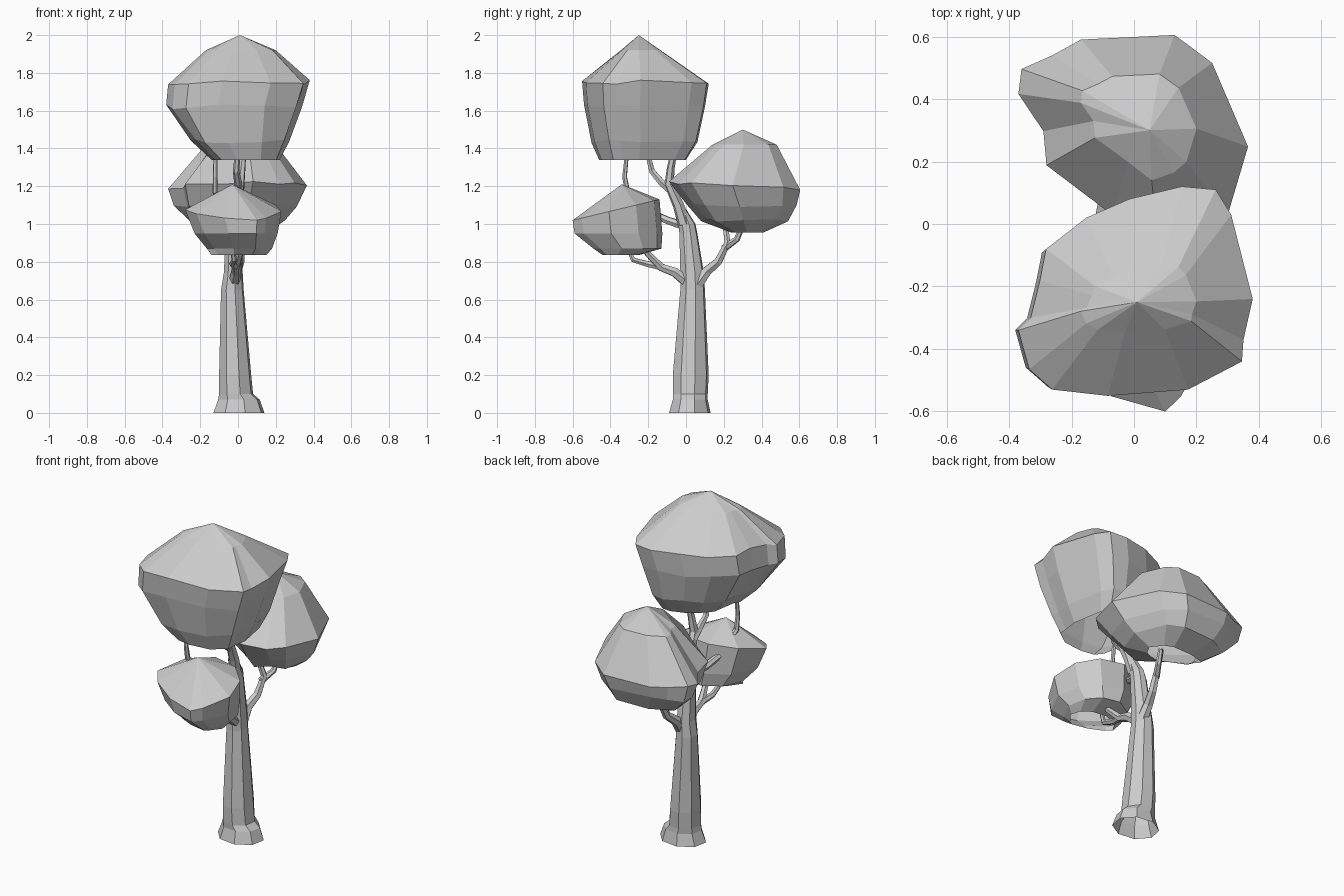
import bpy, bmesh, math, random

if "Cube" in bpy.data.objects:
    bpy.data.objects.remove(bpy.data.objects["Cube"])

random.seed(4)


def loft(name, outline, rings, apex=None, wide=None, tilt=0.0, wobble=0.0):
    """Open-bottomed stack of outlines, each fitted to (z, x0, x1, y0, y1)."""
    xs, ys = [p[0] for p in outline], [p[1] for p in outline]
    bm, loops = bmesh.new(), []
    for i, (z, x0, x1, y0, y1) in enumerate(rings):
        loop = []
        for px, py in outline:
            u = (px - min(xs)) / (max(xs) - min(xs))
            v = (py - min(ys)) / (max(ys) - min(ys))
            dz = 0.0
            if 0 < i < len(rings) - 1:
                dz = random.uniform(-wobble, wobble)
            if i == wide:
                dz += tilt * (2 * v - 1)
            loop.append(bm.verts.new((x0 + u * (x1 - x0), y0 + v * (y1 - y0), z + dz)))
        loops.append(loop)
    n = len(outline)
    for a, b in zip(loops, loops[1:]):
        for k in range(n):
            bm.faces.new((a[k], a[(k + 1) % n], b[(k + 1) % n], b[k]))
    if apex:
        top = bm.verts.new(apex)
        for k in range(n):
            bm.faces.new((loops[-1][k], loops[-1][(k + 1) % n], top))
    else:
        bm.faces.new(loops[-1])
    bmesh.ops.recalc_face_normals(bm, faces=bm.faces)
    me = bpy.data.meshes.new(name)
    bm.to_mesh(me)
    bm.free()
    ob = bpy.data.objects.new(name, me)
    bpy.context.collection.objects.link(ob)
    return ob


def branch(name, pts, r0, r1):
    """Tapered six-sided limb through the given points."""
    cu = bpy.data.curves.new(name, 'CURVE')
    cu.dimensions = '3D'
    cu.bevel_depth = 1.0
    cu.bevel_resolution = 1
    sp = cu.splines.new('POLY')
    sp.points.add(len(pts) - 1)
    sp.use_smooth = False
    for i, p in enumerate(pts):
        sp.points[i].co = (*p, 1)
        sp.points[i].radius = r0 + (r1 - r0) * i / (len(pts) - 1)
    ob = bpy.data.objects.new(name, cu)
    bpy.context.collection.objects.link(ob)
    bpy.ops.object.select_all(action='DESELECT')
    ob.select_set(True)
    bpy.context.view_layer.objects.active = ob
    bpy.ops.object.convert(target='MESH')


# Trunk with flared foot
octagon = [(math.cos(math.tau * (k + .3) / 8), math.sin(math.tau * (k + .3) / 8)) for k in range(8)]
loft("trunk", octagon, [
    (0, -.13, .14, -.09, .13), (.07, -.105, .115, -.07, .115), (.1, -.1, .08, -.07, .115),
    (.2, -.1, .07, -.07, .12), (.65, -.09, .03, -.03, .1), (.74, -.075, .025, -.03, .095),
    (.95, -.065, .02, -.035, .06), (1.0, -.055, .02, -.04, .05), (1.08, -.045, .015, -.05, .0)])

# Upper crown
loft("upper_crown", [
    (.26, .11), (.15, .12), (-.02, .08), (-.16, .02), (-.29, -.08), (-.31, -.18), (-.34, -.3),
    (-.38, -.34), (-.345, -.465), (-.27, -.53), (-.09, -.55), (.17, -.53), (.345, -.44),
    (.35, -.37), (.38, -.24), (.31, .03)], [
    (1.34, -.14, .22, -.46, .0), (1.44, -.25, .27, -.5, .06), (1.62, -.38, .34, -.54, .1),
    (1.75, -.37, .38, -.55, .12), (1.92, -.17, .2, -.345, -.135)],
    apex=(.01, -.25, 2.0), wobble=.012)

# Back crown
loft("back_crown", [
    (.13, .61), (-.17, .595), (-.26, .545), (-.36, .5), (-.37, .42), (-.29, .3),
    (-.28, .19), (-.07, .03), (.08, -.09), (.22, -.04), (.3, .03), (.365, .25), (.25, .52)], [
    (.955, -.16, .16, .24, .41), (1.02, -.26, .25, .08, .54), (1.1, -.34, .31, .0, .585),
    (1.2, -.37, .365, -.09, .605), (1.42, -.17, .2, .14, .48)],
    apex=(.05, .3, 1.5), wide=3, tilt=-.015, wobble=.01)

# Small front crown
loft("front_crown", [
    (.15, -.55), (.23, -.4), (.2, -.25), (.1, -.15), (-.05, -.12), (-.2, -.2),
    (-.28, -.36), (-.22, -.45), (-.07, -.55), (.1, -.6)], [
    (.835, -.14, .15, -.44, -.25), (.87, -.165, .18, -.49, -.13), (.95, -.23, .21, -.59, -.125),
    (1.075, -.28, .23, -.6, -.14)],
    apex=(-.03, -.34, 1.21), wide=3, tilt=.055)

# Branches to the upper crown
branch("upper_limb", [(-.01, -.01, 1.0), (0, -.04, 1.1), (.01, -.09, 1.21), (.02, -.08, 1.3), (.03, -.06, 1.4)], .035, .016)
branch("upper_limb_fork", [(0, -.07, 1.17), (0, -.13, 1.22), (-.01, -.18, 1.28), (0, -.21, 1.4)], .024, .014)
branch("side_limb", [(-.03, -.01, .99), (-.07, -.1, 1.02), (-.1, -.18, 1.06), (-.12, -.31, 1.17),
                     (-.12, -.325, 1.25), (-.12, -.31, 1.4)], .024, .01)
# Branches to the back crown
branch("back_limb", [(-.01, .06, .68), (-.01, .11, .75), (.01, .17, .8), (.02, .22, .9), (-.03, .2, 1.06)], .034, .014)
branch("back_limb_fork", [(.01, .2, .87), (.05, .27, .92), (.06, .3, .99)], .02, .013)
# Branches to the front crown
branch("front_limb", [(-.02, .01, .69), (-.01, -.06, .745), (-.01, -.13, .77), (.01, -.2, .84), (.03, -.24, .9)], .032, .013)
branch("front_limb_fork", [(-.01, -.12, .77), (-.03, -.21, .79), (-.02, -.28, .81), (-.03, -.31, .88)], .02, .012)
